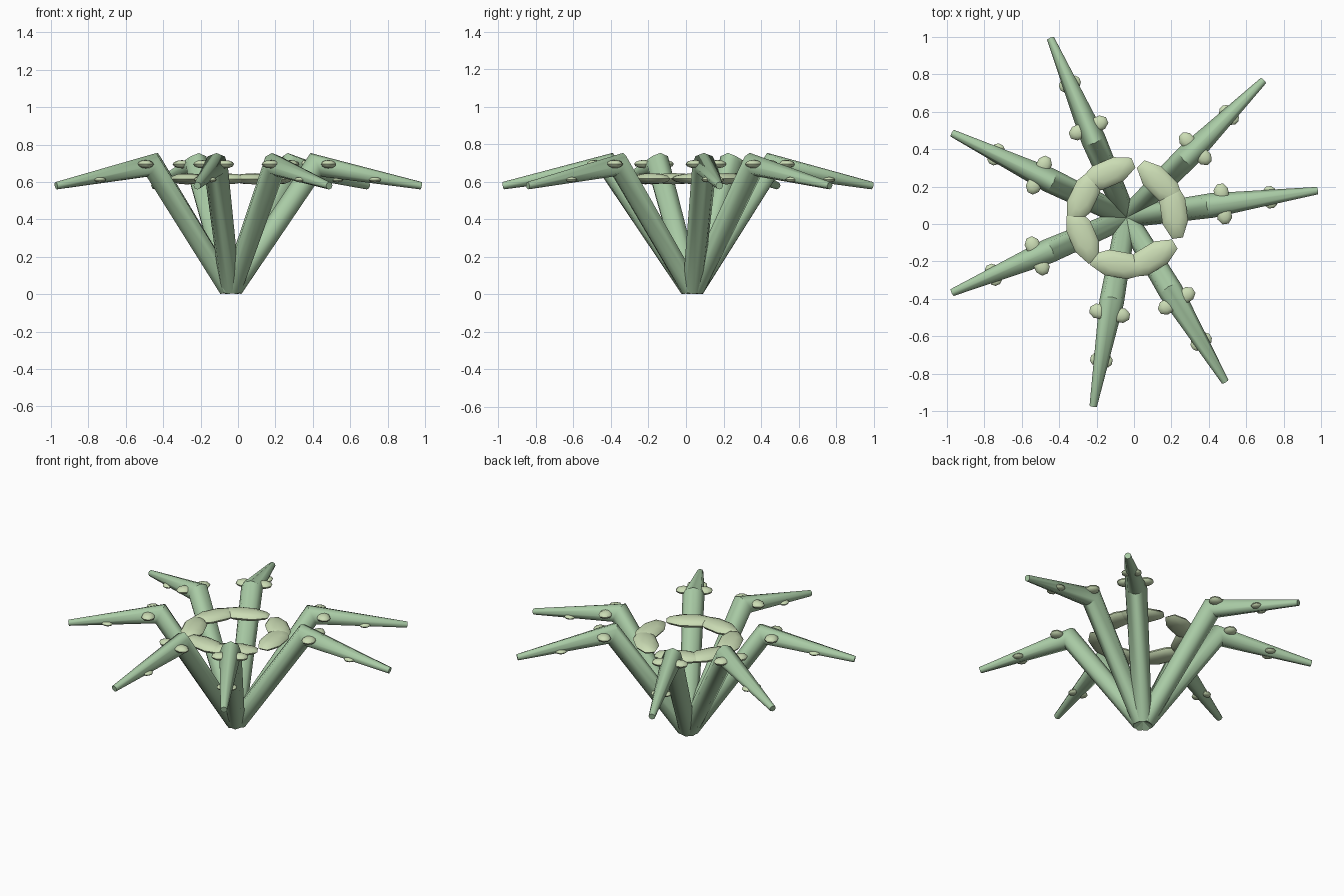
import bpy, bmesh
from math import sin, cos, pi, radians, atan2
from mathutils import Matrix, Vector

if "Cube" in bpy.data.objects:
    bpy.data.objects.remove(bpy.data.objects["Cube"])

CENTRE = Vector((-0.04, 0.035, 0))
# heading (degrees) and reach of each arm
ARMS = [(8, 1.035), (45, 1.04), (113, 1.045), (154.2, 1.04), (203.3, 1.02), (260, 1.03), (301, 1.03)]
SIDES = 8


def material(name, rgb):
    m = bpy.data.materials.new(name)
    m.diffuse_color = (*rgb, 1)
    m.use_nodes = True
    m.node_tree.nodes["Principled BSDF"].inputs["Base Color"].default_value = m.diffuse_color
    return m


GREEN = material("stem_green", (0.40, 0.60, 0.38))
PALE = material("pale_green", (0.60, 0.72, 0.46))


def finish(name, bm, mat, heading):
    bmesh.ops.recalc_face_normals(bm, faces=bm.faces)
    me = bpy.data.meshes.new(name)
    bm.to_mesh(me)
    bm.free()
    me.materials.append(mat)
    me.shade_smooth()
    me.set_sharp_from_angle(angle=radians(50))
    ob = bpy.data.objects.new(name, me)
    ob.matrix_world = Matrix.Translation(CENTRE) @ Matrix.Rotation(heading, 4, 'Z')
    bpy.context.collection.objects.link(ob)


def bent_arm(name, reach, heading):
    """Tapered tube in the xz plane: base, mitred elbow, tip."""
    # x, z, cross-section tilt, half width, half height
    stations = [(0.012, 0.03, radians(58), 0.055, 0.055),
                (0.46, 0.692, radians(24), 0.066, 0.069),
                (reach - 0.005, 0.58, radians(-11), 0.02, 0.02)]
    bm = bmesh.new()
    rings = []
    for x, z, tilt, w, h in stations:
        ring = []
        for i in range(SIDES):
            a = 2 * pi * i / SIDES
            u = h * cos(a)
            ring.append(bm.verts.new((x - u * sin(tilt), w * sin(a), z + u * cos(tilt))))
        rings.append(ring)
    for lo, hi in zip(rings, rings[1:]):
        for i in range(SIDES):
            j = (i + 1) % SIDES
            bm.faces.new((lo[i], lo[j], hi[j], hi[i]))
    bm.faces.new(rings[0])
    bm.faces.new(rings[-1])
    finish(name, bm, GREEN, heading)


def pad(name, pos, size, heading):
    """Flattened low-poly bud, size given as half extents."""
    bm = bmesh.new()
    m = Matrix.Translation(pos) @ Matrix.Diagonal((*size, 1)) @ Matrix.Rotation(pi / 8, 4, 'Z')
    bmesh.ops.create_uvsphere(bm, u_segments=8, v_segments=6, radius=1, matrix=m)
    finish(name, bm, PALE, heading)


for n, (deg, reach) in enumerate(ARMS, 1):
    a = radians(deg)
    bent_arm(f"arm_{n}", reach, a)
    # large bud of the inner ring
    pad(f"ring_bud_{n}", (0.255, 0, 0.617), (0.075, 0.16, 0.03), a)
    # paired small buds along the outer arm
    for side, label in ((1, "left"), (-1, "right")):
        pad(f"elbow_bud_{label}_{n}", (0.52, side * 0.06, 0.695), (0.042, 0.052, 0.022), a)
        pad(f"tip_bud_{label}_{n}", (0.775, side * 0.033, 0.612), (0.034, 0.028, 0.014), a)
